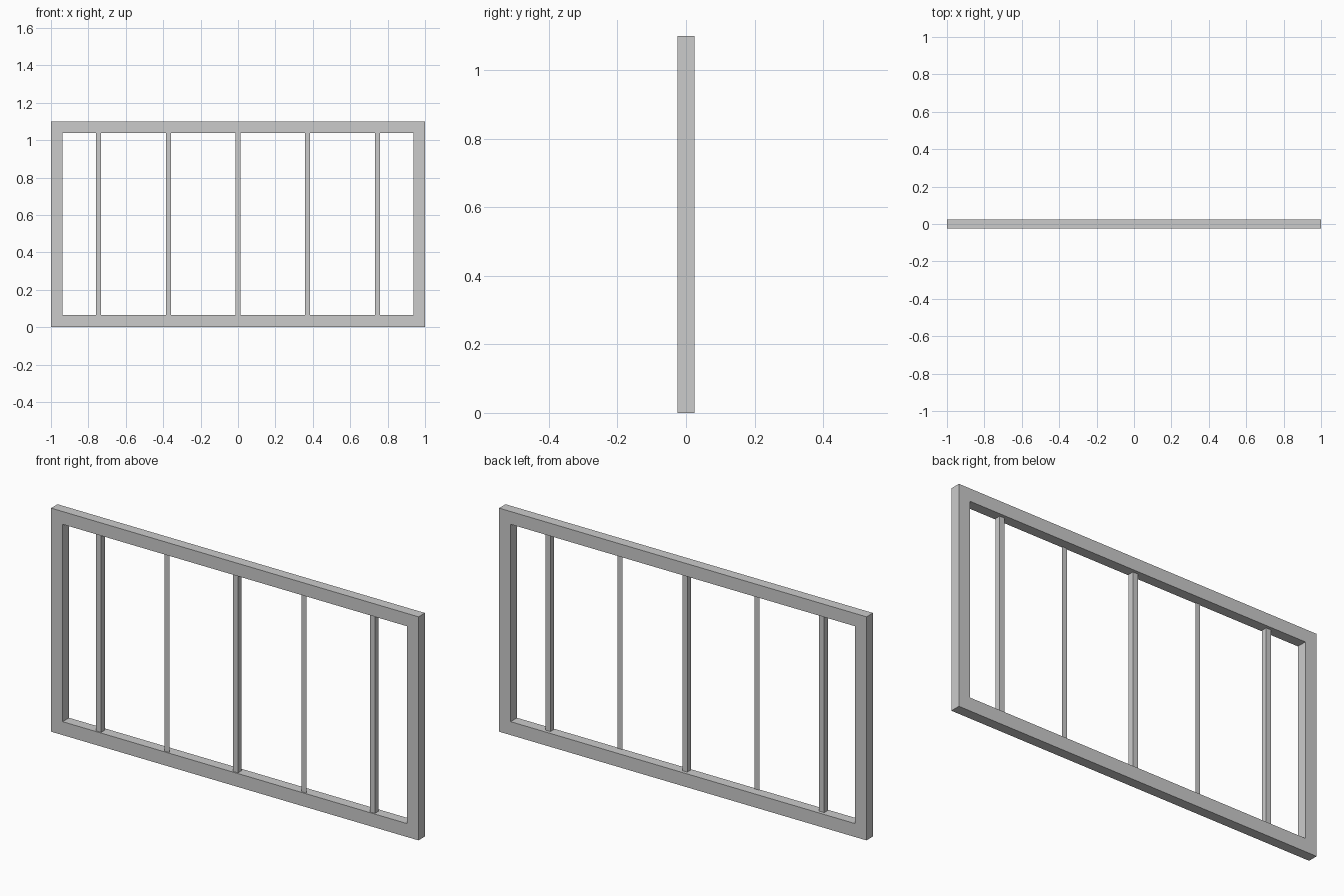
import bpy, bmesh

if "Cube" in bpy.data.objects:
    bpy.data.objects.remove(bpy.data.objects["Cube"])

HALF_W, HEIGHT, DEPTH, RAIL = 1.0, 1.10, 0.05, 0.063
BAR_W, BAR_FRONT, BAR_BACK = 0.027, -0.019, 0.009


def finish(bm, name):
    mesh = bpy.data.meshes.new(name)
    bm.to_mesh(mesh)
    bm.free()
    obj = bpy.data.objects.new(name, mesh)
    bpy.context.collection.objects.link(obj)
    return obj


def extrude_back(bm, depth):
    """Turn flat front faces into a closed slab of the given depth."""
    geom = bmesh.ops.extrude_face_region(bm, geom=bm.faces[:], use_keep_orig=True)["geom"]
    verts = [g for g in geom if isinstance(g, bmesh.types.BMVert)]
    bmesh.ops.translate(bm, verts=verts, vec=(0, depth, 0))
    bmesh.ops.recalc_face_normals(bm, faces=bm.faces[:])


def rect(bm, x0, x1, z0, z1, y):
    return [bm.verts.new((x, y, z)) for x, z in ((x0, z0), (x1, z0), (x1, z1), (x0, z1))]


# Outer frame: rectangular ring with mitred corners
bm = bmesh.new()
outer = rect(bm, -HALF_W, HALF_W, 0, HEIGHT, -DEPTH / 2)
inner = rect(bm, -HALF_W + RAIL, HALF_W - RAIL, RAIL + 0.003, HEIGHT - RAIL, -DEPTH / 2)
for i in range(4):
    j = (i + 1) % 4
    bm.faces.new((outer[i], outer[j], inner[j], inner[i]))
extrude_back(bm, DEPTH)
finish(bm, "outer_frame")

# Upright bars: square bars alternate with flat strips
for i in range(5):
    x = (i - 2) * 0.3725
    square = i % 2 == 0
    bm = bmesh.new()
    bm.faces.new(rect(bm, x - BAR_W / 2, x + BAR_W / 2, RAIL + 0.003, HEIGHT - RAIL, BAR_FRONT))
    if square:
        extrude_back(bm, BAR_BACK - BAR_FRONT)
    finish(bm, f"{'square_bar' if square else 'flat_bar'}_{i + 1}")
